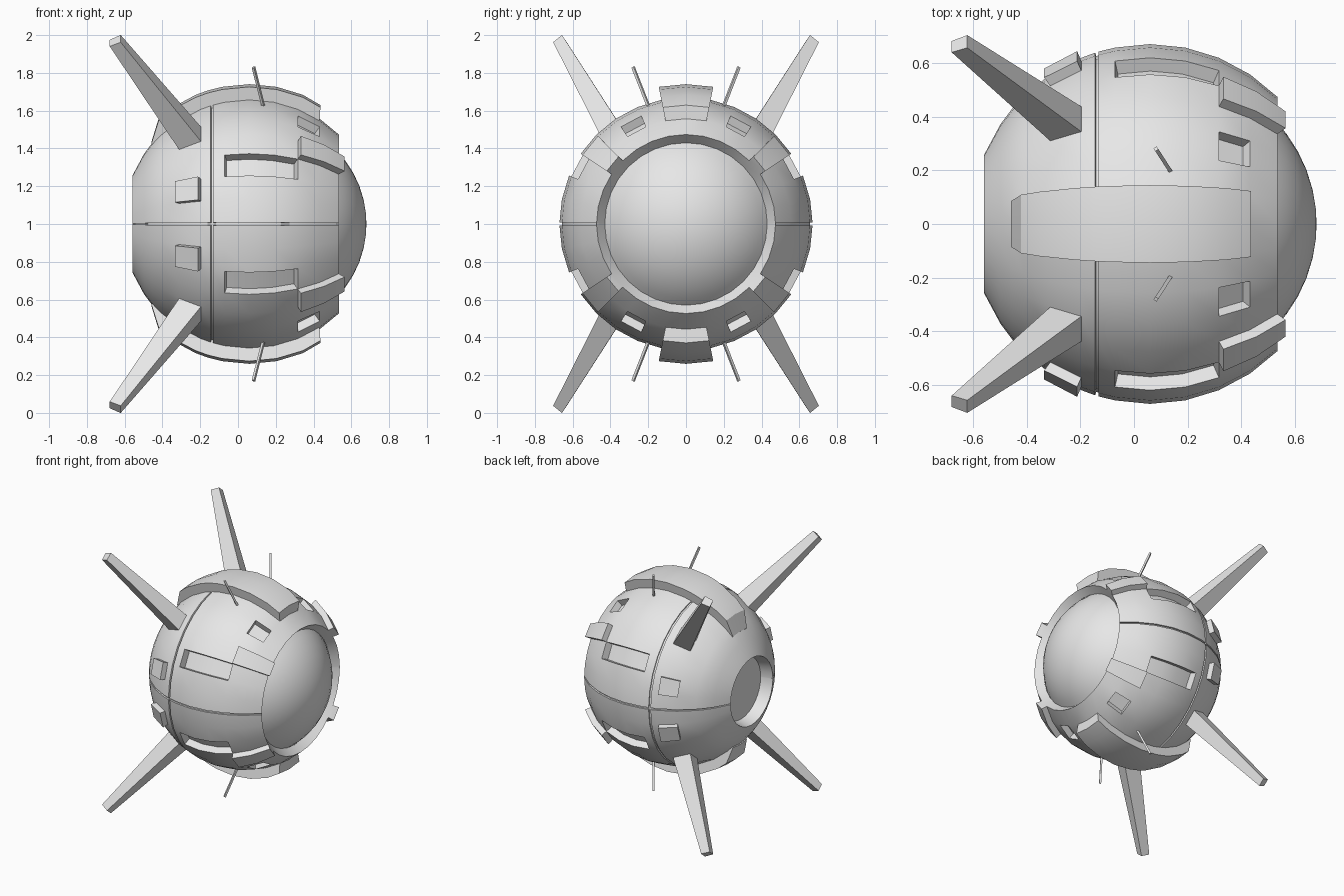
import bpy, bmesh
from math import sin, cos, radians, asin
from mathutils import Vector

cube = bpy.data.objects.get("Cube")
if cube:
    bpy.data.objects.remove(cube)

R = 0.67                        # hull radius
STEP = 11.25                    # hull cell size in degrees
CENTRE = Vector((0.06, 0, 1))

grey = bpy.data.materials.new("plain_grey")
grey.use_nodes = True
grey.diffuse_color = (0.8, 0.8, 0.8, 1)
grey.node_tree.nodes["Principled BSDF"].inputs["Base Color"].default_value = (0.8, 0.8, 0.8, 1)


def finish(name, bm, smooth=True):
    mesh = bpy.data.meshes.new(name)
    bm.to_mesh(mesh)
    bm.free()
    mesh.materials.append(grey)
    obj = bpy.data.objects.new(name, mesh)
    obj.location = CENTRE
    bpy.context.collection.objects.link(obj)
    if smooth:
        bpy.ops.object.select_all(action="DESELECT")
        obj.select_set(True)
        bpy.context.view_layer.objects.active = obj
        bpy.ops.object.shade_smooth_by_angle(angle=radians(25))
    return obj


def loft(bm, rings, azimuths):
    """Skin (x, radius) rings around the x axis; returns vertex rings and a face grid."""
    loops = [[bm.verts.new((x, r * cos(radians(a)), r * sin(radians(a)))) for a in azimuths]
             for x, r in rings]
    n = len(azimuths)
    faces = {}
    for i in range(len(loops) - 1):
        low, high = loops[i], loops[i + 1]
        for j in range(n):
            k = (j + 1) % n
            faces[i, j] = bm.faces.new((low[j], low[k], high[k], high[j]))
    return loops, faces


# Hull: latitude rings along x, with extra lines for seams and the band's sloped tail
SEAM = 0.6
lats = sorted([k * STEP for k in range(-6, 5)] + [-50, -17.8, -16.6])
azimuths = sorted([k * STEP for k in range(32) if k % 16]
                  + [SEAM, 180 - SEAM, 180 + SEAM, 360 - SEAM])
rings = [(R * sin(radians(a)), R * cos(radians(a))) for a in lats]
rings = [(-0.53, 0.235)] + rings + [(0.42, 0.43)]      # rear well and front rim

hull = bmesh.new()
loops, grid = loft(hull, rings, azimuths)
hull.faces.new(list(reversed(loops[0])))               # floor of the rear well


def cells(lat_lo, lat_hi, az_lo, az_hi):
    """Hull faces inside a latitude and azimuth range, mirrored to all four quarters."""
    found = []
    for (i, j), face in grid.items():
        if not 1 <= i < len(lats):
            continue
        lat = (lats[i - 1] + lats[i]) / 2
        nxt = azimuths[j + 1] if j + 1 < len(azimuths) else azimuths[0] + 360
        az = ((azimuths[j] + nxt) / 2) % 180
        az = min(az, 180 - az)
        if lat_lo < lat < lat_hi and az_lo <= az < az_hi:
            found.append(face)
    return found


def extrude(faces, move):
    """Extrude faces and send each new vertex through the move rule."""
    out = bmesh.ops.extrude_face_region(hull, geom=faces)["geom"]
    for v in out:
        if isinstance(v, bmesh.types.BMVert):
            v.co = move(v.co.copy())
    left = [f for f in faces if f.is_valid]
    if left:
        bmesh.ops.delete(hull, geom=left, context="FACES")


def radial(factor):
    return lambda co: co * factor


def fin_move(co):
    # Shrink the cell by half and carry it out to the fin tip
    side = Vector((1, 1 if co.y > 0 else -1, 1 if co.z > 0 else -1))
    base = Vector((-0.314, 0.371, 0.453)) * side
    tip = Vector((-0.71, 0.67, 0.97)) * side
    return tip + (co - base) * 0.5


def band_move(co):
    # Raised band with a sloped tail and an upright front end
    lat = asin(co.x / co.length) * 57.2958
    if lat < -48:
        return co * 1.01
    if lat < -43:
        return Vector((-0.48, co.y * 1.18, co.z * 1.18))
    if lat > 32:
        return Vector((co.x + 0.004, co.y * 1.13, co.z * 1.13))
    return co * 1.105


parts = [
    (cells(-68, 46, 0, SEAM) + cells(-17.8, -16.6, SEAM, 78), radial(0.98)),   # seams
    (cells(-STEP, 2 * STEP, 22.5, 33.75), radial(0.92)),        # long side recesses
    (cells(2 * STEP, 3 * STEP, 56.25, 67.5), radial(0.93)),     # small hatches
    (cells(-3 * STEP, -2 * STEP, STEP, 22.5), radial(1.06)),    # rear pads
    (cells(2 * STEP, 4 * STEP, 33.75, 45), radial(1.065)),      # front blocks
    (cells(-3 * STEP, -2 * STEP, 45, 56.25), fin_move),         # fins
    (cells(-50, 3 * STEP, 78.75, 91), band_move),               # top and bottom bands
]
for faces, move in parts:
    extrude(faces, move)
finish("hull_with_fins", hull)

# Domed front window
dome = bmesh.new()
D = 0.56
profile = [(0.62 - D + D * cos(radians(a)), D * sin(radians(a)))
           for a in (52, 45, 37, 29, 21, 13, 6, 0)]
loft(dome, profile, [k * STEP for k in range(32)])
bmesh.ops.remove_doubles(dome, verts=dome.verts, dist=0.0001)
finish("front_window", dome)

# Four thin antennas
for sy, side in ((1, "back"), (-1, "front")):
    for sz, level in ((1, "upper"), (-1, "lower")):
        start = Vector((0.08, 0.19 * sy, 0.60 * sz))
        end = Vector((0.022, 0.28 * sy, 0.83 * sz))
        rod = bmesh.new()
        bmesh.ops.create_cube(rod, size=1)
        bmesh.ops.scale(rod, verts=rod.verts, vec=(0.014, 0.014, (end - start).length))
        antenna = finish(f"{level}_{side}_antenna", rod, smooth=False)
        antenna.location = CENTRE + (start + end) / 2
        antenna.rotation_euler = (end - start).to_track_quat("Z", "Y").to_euler()
